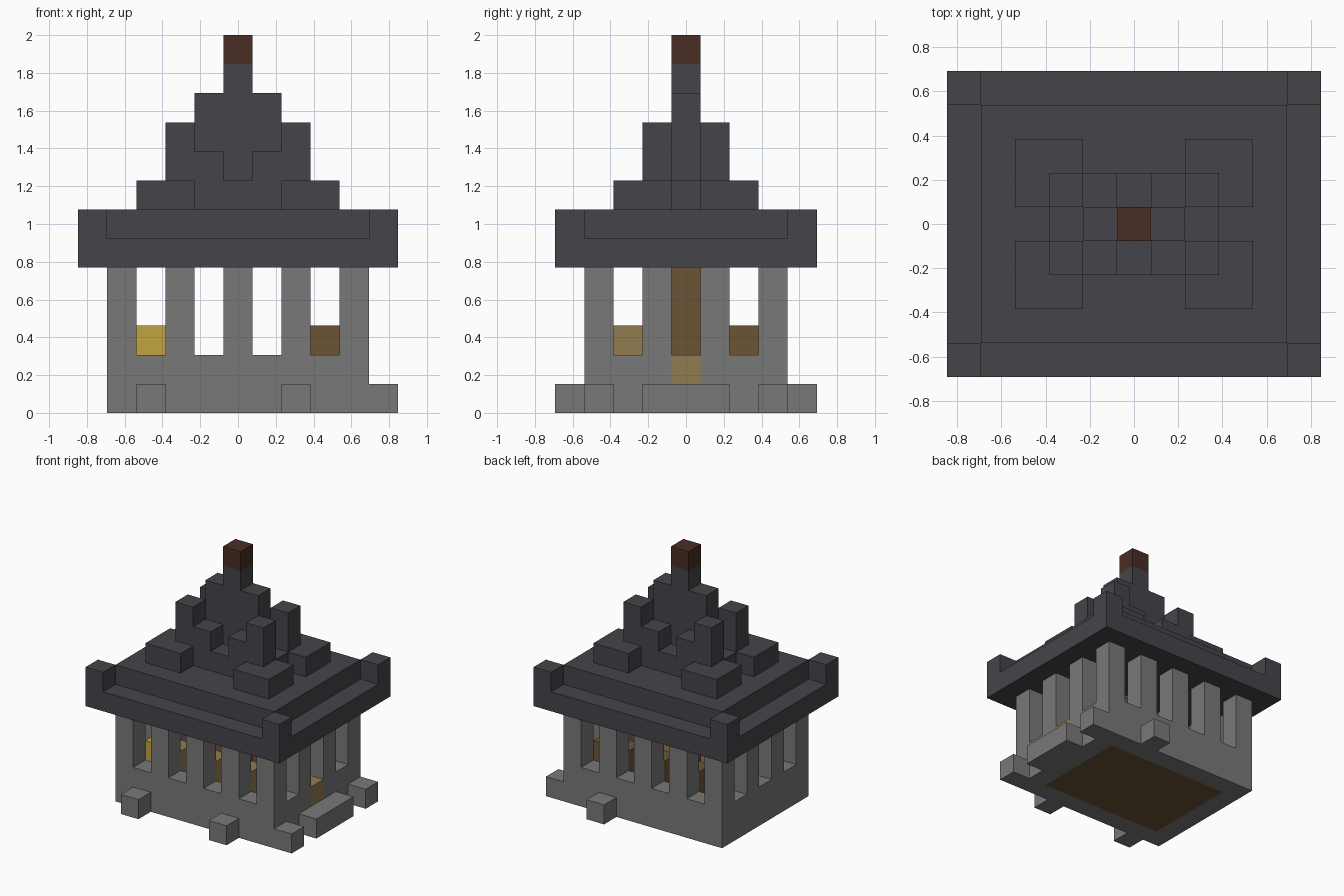
import bpy
import bmesh
from mathutils import Matrix, Vector

if "Cube" in bpy.data.objects:
    bpy.data.objects.remove(bpy.data.objects["Cube"], do_unlink=True)

U = 2 / 13  # edge of one block


def material(name, color):
    mat = bpy.data.materials.new(name)
    mat.use_nodes = True
    mat.diffuse_color = (*color, 1)
    mat.node_tree.nodes["Principled BSDF"].inputs["Base Color"].default_value = (*color, 1)
    return mat


stone = material("grey stone", (0.19, 0.19, 0.19))
slate = material("dark slate", (0.06, 0.058, 0.067))
finial_red = material("dark red brown", (0.067, 0.026, 0.017))
wood = material("brown wood", (0.15, 0.088, 0.036))
tan = material("tan wood", (0.29, 0.2, 0.079))
gold = material("yellow", (0.54, 0.37, 0.052))


def part(name, mat, boxes):
    """Join boxes, each given as inclusive block ranges (x, y, z)."""
    bm = bmesh.new()
    for box in boxes:
        spans = [r if isinstance(r, tuple) else (r, r) for r in box]
        size = Vector([(b - a + 1) * U for a, b in spans])
        centre = Vector([(a + b) / 2 * U for a, b in spans])
        centre.z += U / 2  # ground block rests on z = 0
        bmesh.ops.create_cube(bm, size=1, matrix=Matrix.Translation(centre) @ Matrix.Diagonal((*size, 1)))
    mesh = bpy.data.meshes.new(name)
    bm.to_mesh(mesh)
    bm.free()
    mesh.materials.append(mat)
    obj = bpy.data.objects.new(name, mesh)
    bpy.context.collection.objects.link(obj)
    return obj


SIDES = (-1, 1)

# Floor and low walls, with a sill in the +x doorway
part("floor", wood, [((-3, 3), (-2, 2), 0)])
part("long_walls", stone, [((-4, 4), 3 * s, (0, 1)) for s in SIDES])
part("right_wall", stone, [(-4, (-2, 2), (0, 1))])
part("door_wall", stone, [(4, (-2, 2), 0), (4, (-2, -1), 1), (4, (1, 2), 1)])
part("door_sill", tan, [(4, 0, 1)])

# Window pillars
part("long_wall_pillars", stone, [(i, 3 * s, (2, 4)) for i in range(-4, 5, 2) for s in SIDES])
part("short_wall_pillars", stone, [(4 * s, j, (2, 4)) for j in SIDES for s in SIDES])

# Stones and step around the foot
part("foot_stones", stone, [(-3, -4, 0), (2, -4, 0), (2, 4, 0), (5, -3, 0), (5, 3, 0)])
part("door_step", stone, [(5, (-1, 1), 0)])

# Furnishings inside
part("gold_block", gold, [(-3, -2, (1, 2))])
part("corner_chest", wood, [(3, 2, (1, 2))])
part("front_benches", tan, [(i, -2, (1, 2)) for i in (-2, 0, 2)])
part("back_benches", wood, [(i, 2, (1, 2)) for i in (-2, 0, 2)])
part("centre_post", wood, [(0, 0, (1, 4))])

# Roof slabs and raised corners
part("eaves", slate, [((-5, 5), (-4, 4), 5)])
part("roof_slab", slate, [((-4, 4), (-3, 3), 6)])
part("eave_corners", slate, [(5 * a, 4 * b, 6) for a in SIDES for b in SIDES])

# Stepped roof top
part("roof_pads", slate, [(tuple(sorted((2 * a, 3 * a))), tuple(sorted((b, 2 * b))), 7)
                          for a in SIDES for b in SIDES])
part("roof_posts", slate, [(2 * a, b, (8, 9)) for a in SIDES for b in SIDES])
part("roof_shoulders", slate, [(a, b, (7, 8)) for a in SIDES for b in SIDES])
part("roof_ledges", slate, [(0, s, 7) for s in SIDES] + [(2 * s, 0, 7) for s in SIDES])
part("roof_ridge", slate, [((-1, 1), 0, (7, 10))])
part("spire", slate, [(0, 0, 11)])
part("finial", finial_red, [(0, 0, 12)])
